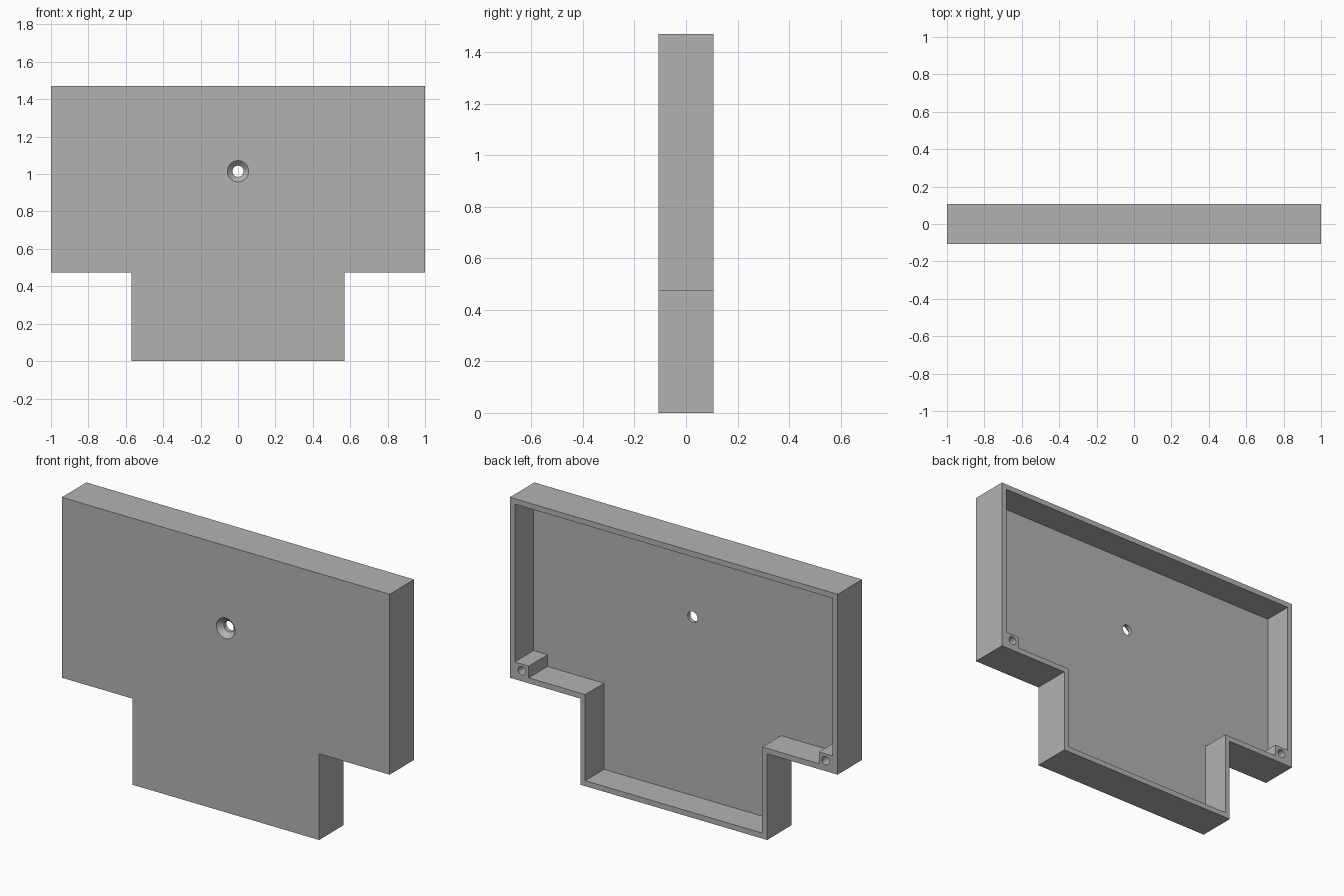
import bpy
import bmesh
import math
from mathutils import Matrix

cube = bpy.data.objects.get("Cube")
if cube:
    bpy.data.objects.remove(cube, do_unlink=True)

FRONT, BACK = -0.107, 0.107
STEM, LEDGE, TOP = 0.57, 0.475, 1.47
WALL, FLOOR = 0.03, 0.05
BOSS_X, BOSS_Z = 0.885, 0.57

grey = bpy.data.materials.new("plain grey")
grey.use_nodes = True
colour = (0.45, 0.45, 0.45, 1)
grey.diffuse_color = colour
grey.node_tree.nodes["Principled BSDF"].inputs["Base Color"].default_value = colour


def add_object(name, bm):
    bmesh.ops.recalc_face_normals(bm, faces=bm.faces)
    mesh = bpy.data.meshes.new(name)
    bm.to_mesh(mesh)
    bm.free()
    mesh.materials.append(grey)
    obj = bpy.data.objects.new(name, mesh)
    bpy.context.collection.objects.link(obj)
    return obj


def prism(name, half, y0, y1):
    """Mirror a half outline in x and extrude it along y."""
    outline = half + [(-x, z) for x, z in reversed(half)]
    bm = bmesh.new()
    face = bm.faces.new([bm.verts.new((x, y0, z)) for x, z in outline])
    new = bmesh.ops.extrude_face_region(bm, geom=[face])["geom"]
    verts = [v for v in new if isinstance(v, bmesh.types.BMVert)]
    bmesh.ops.translate(bm, verts=verts, vec=(0, y1 - y0, 0))
    return add_object(name, bm)


def round_cutter(name, x, z, y0, y1, r0, r1):
    """Cone or cylinder along y, radius r0 at y0 and r1 at y1."""
    bm = bmesh.new()
    place = Matrix.Translation((x, (y0 + y1) / 2, z)) @ Matrix.Rotation(-math.pi / 2, 4, "X")
    bmesh.ops.create_cone(bm, cap_ends=True, segments=48, radius1=r0, radius2=r1,
                          depth=y1 - y0, matrix=place)
    return add_object(name, bm)


def cut(target, cutter):
    mod = target.modifiers.new(cutter.name, "BOOLEAN")
    mod.operation = "DIFFERENCE"
    mod.solver = "EXACT"
    mod.object = cutter
    bpy.context.view_layer.objects.active = target
    bpy.ops.object.modifier_apply(modifier=mod.name)
    bpy.data.objects.remove(cutter, do_unlink=True)


# T-shaped cover
cover = prism("cover_shell", [(STEM, 0), (STEM, LEDGE), (1, LEDGE), (1, TOP)], FRONT, BACK)

# Open back cavity, stepping around the two corner screw bosses
inner = STEM - WALL
cut(cover, prism("cavity", [
    (inner, WALL), (inner, LEDGE + WALL), (BOSS_X, LEDGE + WALL),
    (BOSS_X, BOSS_Z), (1 - WALL, BOSS_Z), (1 - WALL, TOP - WALL)],
    FRONT + FLOOR, BACK + 0.1))

# Countersunk centre hole
hole_z, bore, sink = 1.015, 0.03, 0.057
cut(cover, round_cutter("centre_bore", 0, hole_z, FRONT - 0.05, BACK, bore, bore))
depth = sink - bore
cut(cover, round_cutter("countersink", 0, hole_z, FRONT - depth, FRONT + depth,
                        sink + depth, bore))

# Blind screw holes in the bosses
for side in (-1, 1):
    cut(cover, round_cutter("screw_hole", side * 0.927, 0.533, BACK - 0.13, BACK + 0.05,
                            0.023, 0.023))

# Smooth hole walls, sharp edges elsewhere
bpy.ops.object.select_all(action="DESELECT")
cover.select_set(True)
bpy.context.view_layer.objects.active = cover
bpy.ops.object.shade_smooth_by_angle(angle=math.radians(30))
